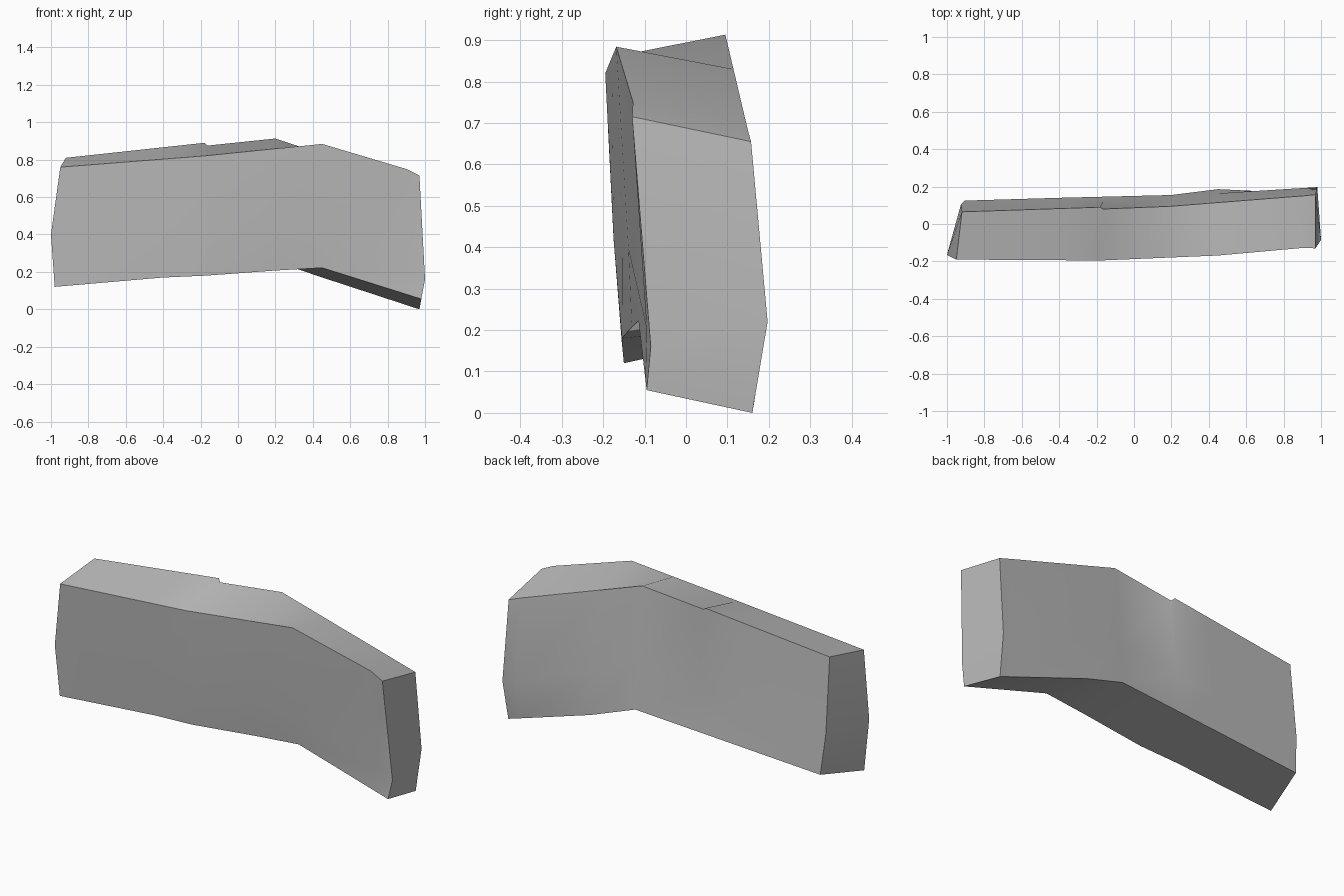
import bpy
import bmesh
import math

cube = bpy.data.objects.get("Cube")
if cube:
    bpy.data.objects.remove(cube, do_unlink=True)

# Single stone colour
stone = bpy.data.materials.new("stone_grey")
stone.use_nodes = True
colour = (0.5, 0.5, 0.5, 1)
stone.diffuse_color = colour
stone.node_tree.nodes["Principled BSDF"].inputs["Base Color"].default_value = colour

# Long edges of the slab, from its -x end to its +x end
front_bottom = [(-.98, -.15, .12), (-.4, -.155, .17), (-.17, -.155, .18),
                (.44, -.115, .225), (.98, -.095, .055)]
front_middle = [(-1, -.165, .4), (-.17, -.175, .42), (.44, -.14, .4), (1, -.085, .16)]
front_top = [(-.95, -.19, .76), (-.18, -.195, .82), (.46, -.168, .885),
             (.9, -.128, .75), (.97, -.13, .715)]
back_top = [(-.92, .065, .81), (-.18, .09, .89), (-.165, .08, .875),
            (.2, .095, .913), (.9, .15, .68), (.97, .157, .655)]
back_middle = [(-.925, .105, .4), (-.17, .12, .45), (.2, .135, .5),
               (.46, .165, .4), (.98, .197, .22)]
back_bottom = [(-.905, .125, .18), (-.4, .14, .215), (.2, .155, .255),
               (.48, .19, .16), (.97, .16, 0)]
rails = [front_bottom, front_middle, front_top, back_top, back_middle, back_bottom]
stations = [-.4, -.18, -.165, .2, .45, .9]


def at(rail, x):
    """Point on a rail at the given x."""
    for a, b in zip(rail, rail[1:]):
        if x <= b[0]:
            t = (x - a[0]) / (b[0] - a[0])
            return [p + (q - p) * t for p, q in zip(a, b)]
    return rail[-1]


# Skin the rails into a closed slab with a small step across the top
bm = bmesh.new()
rings = [[bm.verts.new(r[0]) for r in rails]]
rings += [[bm.verts.new(at(r, x)) for r in rails] for x in stations]
rings += [[bm.verts.new(r[-1]) for r in rails]]
count = len(rails)
for a, b in zip(rings, rings[1:]):
    for i in range(count):
        j = (i + 1) % count
        bm.faces.new((a[i], b[i], b[j], a[j]))

# Ends are folded slightly at mid height
for ring in (rings[0], rings[-1]):
    bm.faces.new((ring[0], ring[1], ring[4], ring[5]))
    bm.faces.new((ring[1], ring[2], ring[3], ring[4]))
bmesh.ops.recalc_face_normals(bm, faces=bm.faces[:])

mesh = bpy.data.meshes.new("stone_slab")
bm.to_mesh(mesh)
bm.free()
mesh.materials.append(stone)
slab = bpy.data.objects.new("stone_slab", mesh)
bpy.context.collection.objects.link(slab)

bpy.ops.object.select_all(action="DESELECT")
slab.select_set(True)
bpy.context.view_layer.objects.active = slab
bpy.ops.object.shade_smooth_by_angle(angle=math.radians(30))
